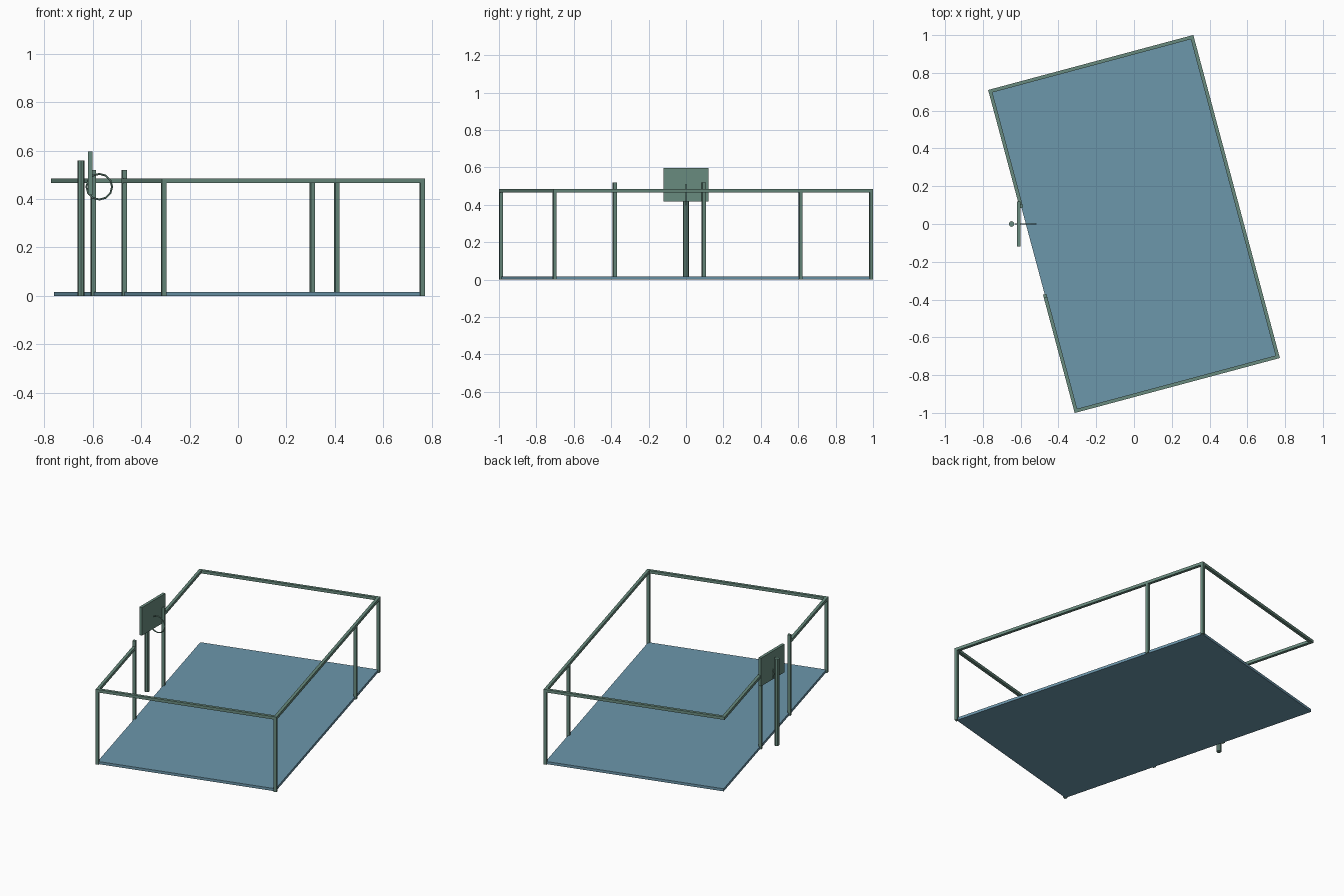
import bpy
from math import radians, pi
from mathutils import Matrix

if "Cube" in bpy.data.objects:
    bpy.data.objects.remove(bpy.data.objects["Cube"])

TURN = Matrix.Rotation(radians(15), 4, 'Z')   # court is turned on the ground
A, B = 0.553, 0.876                           # half width / half length of court
T = 0.0185                                    # frame bar thickness
GATE = 0.246                                  # half width of the opening
RAIL_Z = 0.475


def material(name, rgb):
    m = bpy.data.materials.new(name)
    m.diffuse_color = (*rgb, 1)
    m.use_nodes = True
    m.node_tree.nodes["Principled BSDF"].inputs["Base Color"].default_value = m.diffuse_color
    return m


blue = material("court_blue", (0.15, 0.31, 0.41))
green = material("frame_green", (0.14, 0.26, 0.21))


def finish(name, mat):
    ob = bpy.context.object
    ob.name = name
    ob.data.materials.append(mat)
    return ob


def box(name, lo, hi, mat, turned=True):
    bpy.ops.mesh.primitive_cube_add(size=1)
    ob = finish(name, mat)
    size = [h - l for l, h in zip(lo, hi)]
    mid = [(h + l) / 2 for l, h in zip(lo, hi)]
    m = Matrix.Translation(mid) @ Matrix.Diagonal((*size, 1))
    ob.data.transform(TURN @ m if turned else m)
    return ob


def post(name, x, y, top):
    h = T / 2
    box(name, (x - h, y - h, 0), (x + h, y + h, top), green)


def rail(name, x0, y0, x1, y1):
    h = T / 2
    box(name, (x0 - h, y0 - h, RAIL_Z - h), (x1 + h, y1 + h, RAIL_Z + h), green)


# Court slab
box("court_floor", (-A, -B, 0), (A, B, 0.017), blue)

# Fence posts
low = RAIL_Z - T / 2
for name, x, y, top in (("front_left_post", -A, -B, low),
                        ("front_right_post", A, -B, low),
                        ("back_right_post", A, B, low),
                        ("right_side_post", A, 0.486, low),
                        ("gate_post_front", -A, -GATE, 0.52),
                        ("gate_post_back", -A, GATE, 0.52)):
    post(name, x, y, top)

# Top rails, left side broken by the gate
h = T
rail("right_rail", A, -B, A, B)
rail("front_rail", -A + h, -B, A - h, -B)
rail("back_rail", -A + h, B, A - h, B)
rail("left_rail_front", -A, -B, -A, -GATE - h)
rail("left_rail_back", -A, GATE + h, -A, B)

# Hoop: pole, backboard and upright ring
bpy.ops.mesh.primitive_cylinder_add(vertices=8, radius=0.015, depth=0.56,
                                    location=(-0.648, 0, 0.28))
finish("hoop_pole", green)
box("backboard", (-0.619, -0.12, 0.416), (-0.601, 0.12, 0.597), green, False)
bpy.ops.mesh.primitive_torus_add(major_segments=12, minor_segments=6,
                                 major_radius=0.053, minor_radius=0.004,
                                 location=(-0.573, 0, 0.451),
                                 rotation=(pi / 2, 0, 0))
finish("hoop_ring", green)
